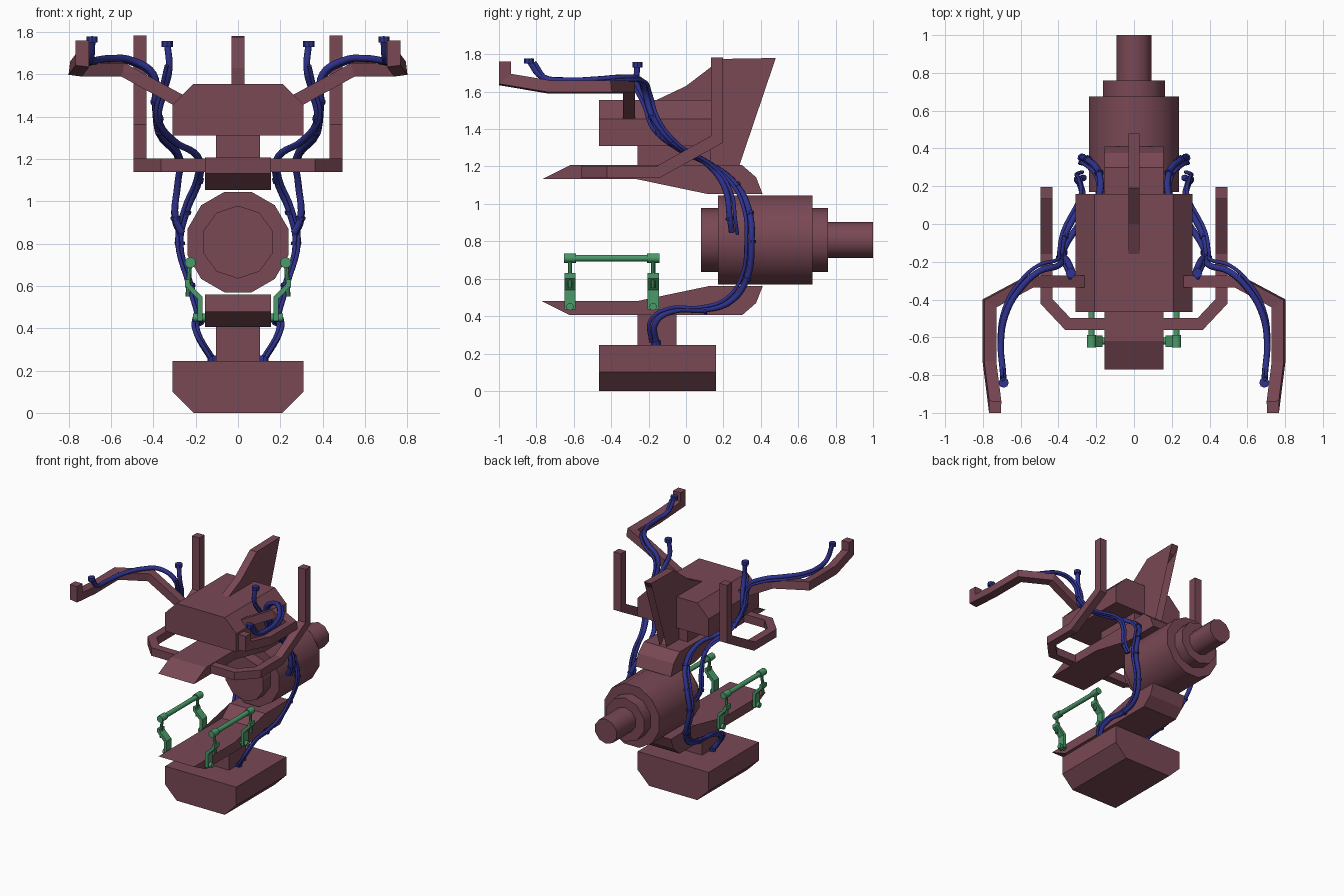
import bpy, bmesh, math
from mathutils import Vector

if "Cube" in bpy.data.objects:
    bpy.data.objects.remove(bpy.data.objects["Cube"])


def material(name, rgb):
    m = bpy.data.materials.new(name)
    m.diffuse_color = (*rgb, 1)
    m.use_nodes = True
    m.node_tree.nodes["Principled BSDF"].inputs["Base Color"].default_value = m.diffuse_color
    return m


BODY = material("maroon", (0.19, 0.065, 0.09))
CABLE = material("cable_blue", (0.028, 0.032, 0.27))
GREEN = material("handle_green", (0.07, 0.32, 0.14))


def finish(name, bm, mat, mirror=False):
    bmesh.ops.recalc_face_normals(bm, faces=bm.faces)
    me = bpy.data.meshes.new(name)
    bm.to_mesh(me)
    bm.free()
    me.materials.append(mat)
    ob = bpy.data.objects.new(name, me)
    bpy.context.collection.objects.link(ob)
    if mirror:
        ob.modifiers.new("mirror", 'MIRROR')
    return ob


def prism(name, pts, a, b, axis, mat=BODY, mirror=False):
    """Extrude a profile along x (points are y,z) or along y (points are x,z)."""
    bm = bmesh.new()
    place = (lambda p, t: (t, p[0], p[1])) if axis == 'x' else (lambda p, t: (p[0], t, p[1]))
    rings = [[bm.verts.new(place(p, t)) for p in pts] for t in (a, b)]
    for r in rings:
        bm.faces.new(r)
    for i in range(len(pts)):
        j = (i + 1) % len(pts)
        bm.faces.new((rings[0][i], rings[0][j], rings[1][j], rings[1][i]))
    bmesh.ops.triangulate(bm, faces=[f for f in bm.faces if len(f.verts) > 4])
    return finish(name, bm, mat, mirror)


def rect(x0, x1, z0, z1):
    return [(x0, z0), (x1, z0), (x1, z1), (x0, z1)]


def square_bar(name, pts, size, up, mirror=True):
    """Square section swept along a path with mitred corners."""
    bm = bmesh.new()
    pts = [Vector(p) for p in pts]
    dirs = [(b - a).normalized() for a, b in zip(pts, pts[1:])]
    u = Vector(up)
    v = dirs[0].cross(u).normalized()
    h = size / 2
    ring = [pts[0] + u * s * h + v * t * h for s, t in ((1, 1), (1, -1), (-1, -1), (-1, 1))]
    rows = [[bm.verts.new(p) for p in ring]]
    for i, d in enumerate(dirs):
        n = d + dirs[i + 1] if i + 1 < len(dirs) else d
        ring = [p + d * ((pts[i + 1] - p).dot(n) / d.dot(n)) for p in ring]
        rows.append([bm.verts.new(p) for p in ring])
    for r, q in zip(rows, rows[1:]):
        for k in range(4):
            bm.faces.new((r[k], r[(k + 1) % 4], q[(k + 1) % 4], q[k]))
    bm.faces.new(rows[0])
    bm.faces.new(rows[-1])
    return finish(name, bm, BODY, mirror)


def rod(name, a, b, r, n, mat, turn=0.0, mirror=False):
    """Cylinder between two points."""
    a, b = Vector(a), Vector(b)
    bm = bmesh.new()
    bmesh.ops.create_cone(bm, cap_ends=True, segments=n, radius1=r, radius2=r, depth=(b - a).length)
    for v in bm.verts:
        c, s = math.cos(turn), math.sin(turn)
        v.co.xy = (v.co.x * c - v.co.y * s, v.co.x * s + v.co.y * c)
    q = (b - a).to_track_quat('Z', 'Y')
    for v in bm.verts:
        v.co = q @ v.co + (a + b) / 2
    ob = finish(name, bm, mat, mirror)
    bpy.context.view_layer.objects.active = ob
    ob.select_set(True)
    bpy.ops.object.shade_smooth_by_angle(angle=math.radians(40))
    ob.select_set(False)
    return ob


def cable(name, pts, r, side):
    cu = bpy.data.curves.new(name, 'CURVE')
    cu.dimensions = '3D'
    cu.bevel_depth, cu.bevel_resolution, cu.resolution_u = r, 2, 5
    cu.use_fill_caps = True
    sp = cu.splines.new('BEZIER')
    sp.bezier_points.add(len(pts) - 1)
    for bp, p in zip(sp.bezier_points, pts):
        bp.co = (p[0] * side, p[1], p[2])
        bp.handle_left_type = bp.handle_right_type = 'AUTO'
    cu.materials.append(CABLE)
    bpy.context.collection.objects.link(bpy.data.objects.new(name, cu))


# base block and the matching upper block
prism("base_block", [(-.31, .245), (-.31, .1), (-.21, 0), (.21, 0), (.31, .1), (.31, .245)], -.465, .16, 'y')
prism("upper_block", [(-.31, 1.31), (-.31, 1.455), (-.21, 1.555), (.21, 1.555), (.31, 1.455), (.31, 1.31)],
      -.465, .16, 'y')
prism("lower_neck", rect(-.105, .105, .24, .42), -.26, -.05, 'y')
prism("upper_neck", rect(-.105, .105, 1.2, 1.315), -.26, .13, 'y')

# lower and upper plates that clamp the drum
plate = [(-.77, .48), (-.62, .405), (.30, .405), (.375, .47), (.41, .56), (.12, .56), (.02, .48)]
prism("lower_plate", plate, -.155, .155, 'x')
prism("upper_plate", [(y, 1.612 - z) for y, z in plate], -.155, .155, 'x')

# spine running up the back into a rear-swept fin
prism("spine_fin", [(-.19, 1.54), (0, 1.63), (.19, 1.775), (.48, 1.78), (.435, 1.725), (.22, 1.61),
                    (.19, 1.54), (.19, 1.31), (.28, 1.19), (.1, 1.19), (.1, 1.5)], -.03, .03, 'x')

# stepped drum along y
Z = .807
rod("drum", (0, .17, Z), (0, .675, Z), .246, 12, BODY, math.pi / 12)
rod("drum_front_cap", (0, .08, Z), (0, .2, Z), .172, 10, BODY, 0)
rod("drum_rear_cap", (0, .65, Z), (0, .76, Z), .172, 10, BODY, 0)
rod("drum_barrel", (0, .74, Z), (0, 1, Z), .097, 10, BODY, 0)

# side frames with upright posts, and forward-reaching arms
square_bar("side_frame", [(.13, -.53, 1.17), (.35, -.53, 1.17), (.463, -.41, 1.17), (.463, -.15, 1.17),
                          (.463, .165, 1.345), (.463, .165, 1.783)], .063, (0, 0, 1))
square_bar("front_arm", [(.24, -.305, 1.455), (.55, -.305, 1.625), (.765, -.42, 1.625), (.765, -.73, 1.625),
                         (.735, -.968, 1.665), (.735, -.968, 1.76)], .064, (0, 1, 0))

# green hand rails
for label, y in (("front", -.62), ("rear", -.175)):
    prism("rail_bracket_" + label, [(.168, .435), (.192, .435), (.192, .54), (.25, .6), (.25, .63), (.23, .63),
                                    (.225, .605), (.168, .55)], y - .03, y + .03, 'y', GREEN, True)
    rod("rail_upright_" + label, (.237, y, .55), (.228, y, .71), .011, 8, GREEN, mirror=True)
    rod("rail_cap_" + label, (.225, y - .033, .71), (.225, y + .033, .71), .026, 10, GREEN, mirror=True)
    rod("rail_bolt_" + label, (.15, y, .45), (.212, y, .45), .02, 10, GREEN, mirror=True)
rod("rail_grip", (.225, -.62, .71), (.225, -.175, .71), .018, 10, GREEN, mirror=True)

# cables: base to upper tip, and drum to arm tip, each with a thinner companion
long_run = [(.12, -.16, .25), (.19, -.16, .37), (.195, -.06, .43), (.18, .1, .435), (.19, .24, .48),
            (.225, .325, .6), (.275, .35, .8), (.245, .34, .95), (.185, .27, 1.1), (.19, .13, 1.21),
            (.31, -.03, 1.29), (.375, -.15, 1.39), (.35, -.2, 1.52), (.325, -.26, 1.63), (.335, -.26, 1.75)]
arm_run = [(.265, .245, .85), (.295, .235, .92), (.285, .21, 1.08), (.275, .13, 1.2), (.37, -.07, 1.33),
           (.39, -.18, 1.47), (.4, -.22, 1.6), (.5, -.25, 1.665), (.6, -.34, 1.675), (.68, -.48, 1.665),
           (.705, -.64, 1.66), (.695, -.77, 1.68), (.69, -.84, 1.77)]
for side, tag in ((1, "right"), (-1, "left")):
    cable("long_cable_" + tag, long_run, .017, side)
    cable("long_cable_thin_" + tag, [(x + .012, y - .028, z + .012) for x, y, z in long_run[:-1]], .01, side)
    cable("arm_cable_" + tag, arm_run, .017, side)
    cable("arm_cable_thin_" + tag, [(x + .008, y + .03, z - .012) for x, y, z in arm_run], .01, side)

# plugs on the cable ends and clips along the runs
for i, (x, y, z) in enumerate((long_run[-1], arm_run[-1])):
    rod(f"cable_plug_{i}", (x, y, z - .02), (x, y, z + .008), .027, 8, CABLE, mirror=True)
for i, (x, y, z) in enumerate((long_run[0], )):
    rod(f"cable_socket_{i}", (x, y, z - .01), (x, y, z + .02), .024, 8, CABLE, mirror=True)
for run, ks in ((long_run, (3, 5, 6, 7, 8, 11)), (arm_run, (1, 4, 5))):
    for k in ks:
        p = Vector(run[k])
        d = (Vector(run[k + 1]) - Vector(run[k - 1])).normalized() * .008
        rod("cable_clip", p - d, p + d, .024, 8, CABLE, mirror=True)
